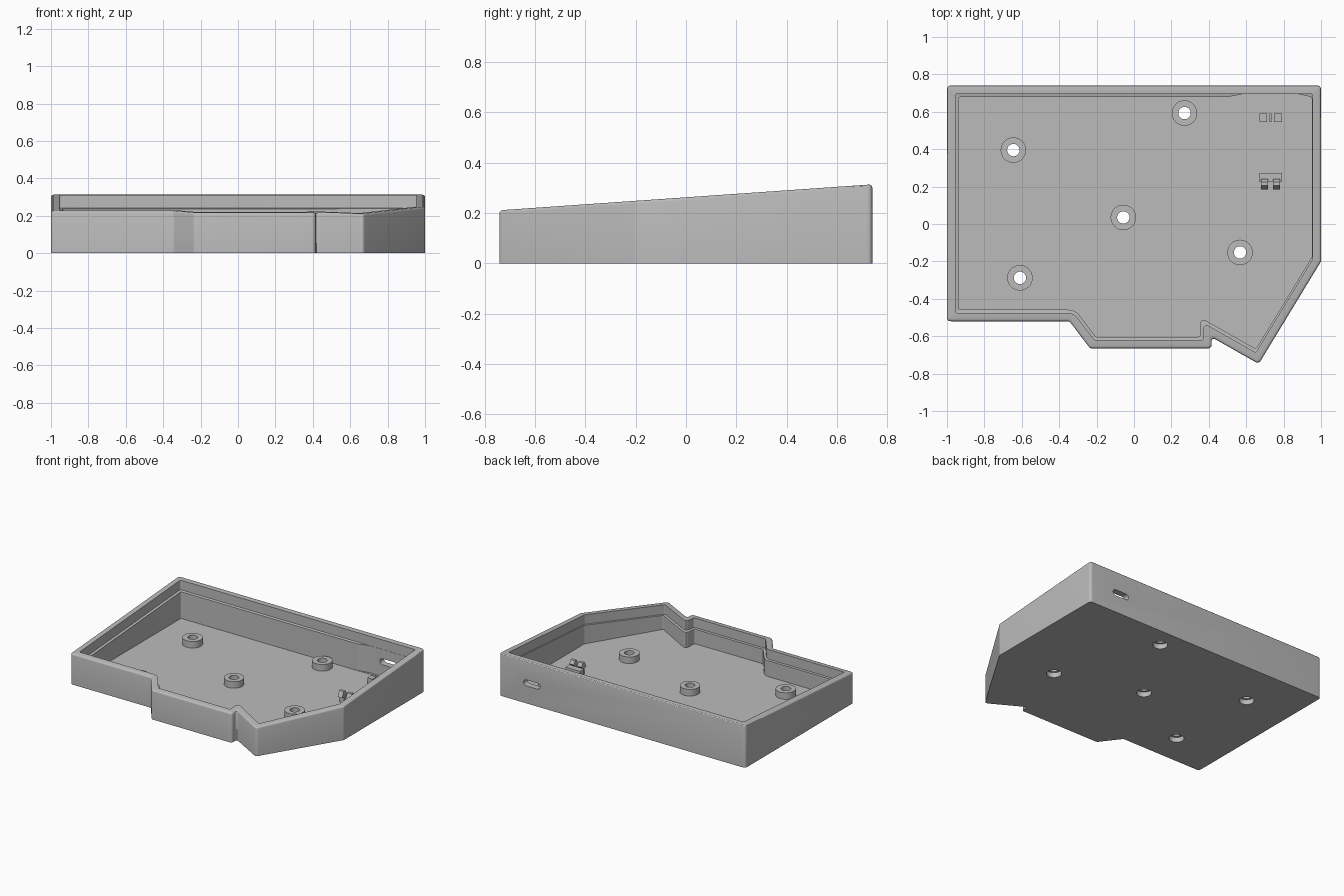
import bpy, bmesh, math
from mathutils import Vector
from mathutils.geometry import intersect_line_line_2d

if "Cube" in bpy.data.objects:
    bpy.data.objects.remove(bpy.data.objects["Cube"])

grey = bpy.data.materials.new("plain_grey")
grey.use_nodes = True
GREY = (0.5, 0.5, 0.5, 1)
grey.diffuse_color = GREY
grey.node_tree.nodes["Principled BSDF"].inputs["Base Color"].default_value = GREY

# Case footprint, counter-clockwise
OUTLINE = [Vector(p) for p in (
    (-1, .74), (-1, -.52), (-.345, -.52), (-.235, -.665), (.415, -.665),
    (.415, -.605), (.667, -.748), (1, -.2), (1, .74))]
N = len(OUTLINE)
FLOOR = .04
STEPS = 6


def top(y):
    """Height of the sloping rim."""
    return .262 + .0695 * y


def cross(a, b):
    return a.x * b.y - a.y * b.x


def footprint(offsets):
    """Outline moved inward per edge, with rounded corners."""
    lines = []
    for i in range(N):
        a, b = OUTLINE[i], OUTLINE[(i + 1) % N]
        d = (b - a).normalized()
        lines.append((a + Vector((-d.y, d.x)) * offsets[i], d))
    corners = []
    for i in range(N):
        (p, d), (q, e) = lines[i - 1], lines[i]
        corners.append(p + d * (cross(q - p, e) / cross(d, e)))
    points = []
    for i in range(N):
        before, c, after = corners[i - 1], corners[i], corners[(i + 1) % N]
        u, v = before - c, after - c
        turn = math.pi - u.angle(v)
        reflex = cross(lines[i - 1][1], lines[i][1]) < 0
        r = .022 + offsets[i] if reflex else max(.022 - offsets[i], .01)
        t = min(r * math.tan(turn / 2), .45 * u.length, .45 * v.length)
        s, e = c + u.normalized() * t, c + v.normalized() * t
        for k in range(STEPS + 1):
            f = k / STEPS
            points.append(s * (1 - f) ** 2 + c * (2 * f * (1 - f)) + e * f * f)
    return points


def finish(bm, name):
    bmesh.ops.recalc_face_normals(bm, faces=bm.faces[:])
    mesh = bpy.data.meshes.new(name)
    bm.to_mesh(mesh)
    bm.free()
    mesh.materials.append(grey)
    obj = bpy.data.objects.new(name, mesh)
    bpy.context.collection.objects.link(obj)
    return obj


def loft(bm, rings, capped=True):
    """Skin a list of equal rings; cap the ends or close the loop."""
    vs = [[bm.verts.new(p) for p in ring] for ring in rings]
    pairs = list(zip(vs, vs[1:]))
    if capped:
        bm.faces.new(vs[0])
        bm.faces.new(vs[-1])
    else:
        pairs.append((vs[-1], vs[0]))
    for a, b in pairs:
        for i in range(len(a)):
            j = (i + 1) % len(a)
            bm.faces.new((a[i], a[j], b[j], b[i]))


def circle(x, y, z, r, n=40):
    return [(x + r * math.cos(k * math.tau / n), y + r * math.sin(k * math.tau / n), z)
            for k in range(n)]


def prism(bm, profile, axis, lo, hi):
    """Extrude a 2D profile along the x, y or z axis."""
    def place(p, h):
        co = list(p)
        co.insert("xyz".index(axis), h)
        return co
    loft(bm, [[place(p, h) for p in profile] for h in (lo, hi)])


def box(bm, x0, x1, y0, y1, z0, z1):
    prism(bm, [(x0, y0), (x1, y0), (x1, y1), (x0, y1)], "z", z0, z1)


def smooth(obj):
    bpy.ops.object.select_all(action="DESELECT")
    bpy.context.view_layer.objects.active = obj
    obj.select_set(True)
    bpy.ops.object.shade_smooth_by_angle(angle=math.radians(30))


# Tray: outer wall, softened rim, inner wall, ledge, lower wall, floor
def sloped(offset, drop):
    return [(p.x, p.y, top(p.y) - drop) for p in footprint(offset)]


def even(d):
    return [d] * N


rim = even(.045)
lower = even(.062)
lower[6], lower[7] = .054, .049
rings = [[(p.x, p.y, 0) for p in footprint(even(0))]]
for k in range(4):
    a = k * math.pi / 6
    rings.append(sloped(even(.012 * (1 - math.cos(a))), .012 * (1 - math.sin(a))))
rings += [sloped(rim, 0), sloped(rim, .07), sloped(lower, .073),
          [(p.x, p.y, FLOOR) for p in footprint(lower)]]
bm = bmesh.new()
loft(bm, rings)
tray = finish(bm, "case_tray")

# Cutters: screw recesses, port slot and thinned wall behind the port
SCREWS = [(-.645, .395), (.27, .593), (-.057, .035), (.567, -.152), (-.61, -.288)]
PORT_X, PORT_Z = .735, .15
bm = bmesh.new()
for x, y in SCREWS:
    loft(bm, [circle(x, y, -.05, .05), circle(x, y, .06, .05)])
recess_cutter = finish(bm, "recess_cutter")

bm = bmesh.new()
slot = []
for k in range(18):
    a = math.pi * (k % 9) / 8 + (math.pi if k > 8 else 0) - math.pi / 2
    side = 1 if k < 9 else -1
    slot.append((PORT_X + side * .045 + .022 * math.cos(a), PORT_Z + .022 * math.sin(a)))
prism(bm, slot, "y", .6, .8)
port_cutter = finish(bm, "port_cutter")

bm = bmesh.new()
prism(bm, [(.5, .6), (.95, .6), (.95, .679), (.88, .694), (.58, .694), (.5, .679)],
      "z", FLOOR + .002, .29)
wall_cutter = finish(bm, "wall_cutter")

for cutter in (wall_cutter, recess_cutter, port_cutter):
    cutter.hide_render = True
    mod = tray.modifiers.new("cut", "BOOLEAN")
    mod.operation, mod.solver, mod.object = "DIFFERENCE", "EXACT", cutter
    bpy.context.view_layer.objects.active = tray
    bpy.ops.object.modifier_apply(modifier=mod.name)
    bpy.data.objects.remove(cutter)
smooth(tray)

# Screw bosses
for i, (x, y) in enumerate(SCREWS):
    bm = bmesh.new()
    loft(bm, [circle(x, y, z, r) for r, z in
              ((.033, .036), (.068, .036), (.068, .088), (.033, .088))], capped=False)
    smooth(finish(bm, f"screw_boss_{i + 1}"))

# Board rest near the port: two blocks joined by a low bridge
CLIP_X = .73
bm = bmesh.new()
for s in (-1, 1):
    xs = sorted((CLIP_X + s * .018, CLIP_X + s * .06))
    box(bm, *xs, .545, .592, FLOOR - .005, .085)
box(bm, CLIP_X - .006, CLIP_X + .006, .545, .592, FLOOR - .005, .07)
finish(bm, "board_rest")

# Board clip: rear stop block with two hooked prongs
bm = bmesh.new()
box(bm, CLIP_X - .06, CLIP_X + .06, .225, .272, FLOOR - .005, .085)
hook = [(.205, FLOOR - .005), (.228, FLOOR - .005), (.228, .085), (.24, .1),
        (.225, .125), (.205, .125), (.185, .085), (.205, .085)]
for s in (-1, 1):
    xs = sorted((CLIP_X + s * .014, CLIP_X + s * .05))
    prism(bm, hook, "x", *xs)
finish(bm, "board_clip")
